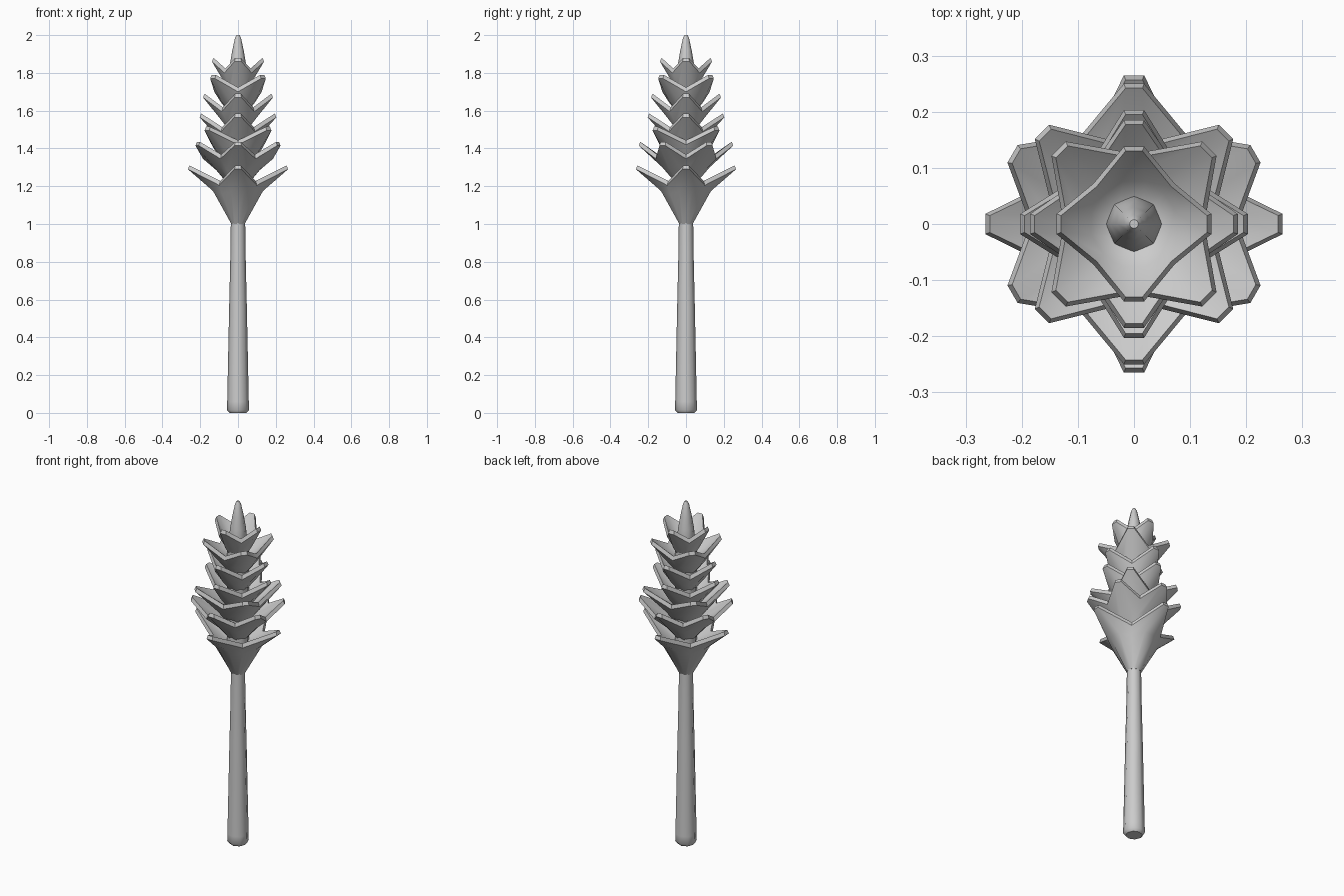
import bpy, bmesh, math

if "Cube" in bpy.data.objects:
    bpy.data.objects.remove(bpy.data.objects["Cube"])

grey = bpy.data.materials.new("plain grey")
grey.diffuse_color = (0.6, 0.6, 0.6, 1)
grey.use_nodes = True
grey.node_tree.nodes["Principled BSDF"].inputs["Base Color"].default_value = grey.diffuse_color


def loft(name, rings, sharp):
    """Skin a list of equal-length vertex rings and cap both ends."""
    bm = bmesh.new()
    loops = [[bm.verts.new(p) for p in ring] for ring in rings]
    n = len(loops[0])
    for a, b in zip(loops, loops[1:]):
        for i in range(n):
            j = (i + 1) % n
            bm.faces.new((a[i], a[j], b[j], b[i]))
    bm.faces.new(loops[0][::-1])
    bm.faces.new(loops[-1])
    bmesh.ops.recalc_face_normals(bm, faces=bm.faces)
    mesh = bpy.data.meshes.new(name)
    bm.to_mesh(mesh)
    bm.free()
    mesh.materials.append(grey)
    obj = bpy.data.objects.new(name, mesh)
    bpy.context.collection.objects.link(obj)
    bpy.ops.object.select_all(action='DESELECT')
    obj.select_set(True)
    bpy.context.view_layer.objects.active = obj
    bpy.ops.object.shade_smooth_by_angle(angle=math.radians(sharp))
    return obj


def circle(r, z, n=8):
    return [(r * math.cos(math.tau * i / n), r * math.sin(math.tau * i / n), z)
            for i in range(n)]


def leaf_tier(name, points, turn, reach, top, valley, drop, depth):
    """Cup of pointed leaves: blunt tips at reach/top, notches between them."""
    # each ring: tip radius, tip height, tip half width, notch radius, notch height
    notch = reach * valley
    low = top - drop
    profile = [
        (0.035, top - depth, 0.018, 0.035, top - depth),
        (reach * 0.5, top - 0.135, 0.035, reach * 0.46, top - 0.15),
        (reach, top - 0.02, 0.018, notch, low - 0.015),
        (reach - 0.008, top, 0.015, notch - 0.008, low + 0.008),
        (reach * 0.55, top - 0.075, 0.02, notch * 0.75, low - 0.01),
        (0.035, low - 0.04, 0.015, 0.035, low - 0.04),
    ]
    rings = []
    for tr, tz, w, vr, vz in profile:
        ring = []
        for k in range(points):
            a = math.radians(turn) + math.tau * k / points
            c, s = math.cos(a), math.sin(a)
            for side in (-w, w):
                ring.append((tr * c - side * s, tr * s + side * c, tz))
            b = a + math.pi / points
            ring.append((vr * math.cos(b), vr * math.sin(b), vz))
        rings.append(ring)
    return loft(name, rings, 40)


# Stem, flaring slightly towards a bevelled foot
loft("stem", [circle(r, z) for r, z in (
    (0.045, 0), (0.058, 0.015), (0.057, 0.06), (0.047, 0.55),
    (0.04, 0.85), (0.038, 1.02), (0.038, 1.15))], 50)

# Core and pointed bud at the top
loft("core", [circle(0.06, z) for z in (1.14, 1.4, 1.72)], 50)
loft("top_bud", [circle(r, z) for r, z in (
    (0.04, 1.68), (0.05, 1.78), (0.042, 1.85), (0.03, 1.92),
    (0.016, 1.985), (0.008, 2.0))], 50)

# Leaf tiers from the bottom up: points, turn, reach, top, valley, drop, depth
tiers = [
    (4, 0, 0.265, 1.31, 0.53, 0.09, 0.31),
    (6, 30, 0.25, 1.435, 0.74, 0.075, 0.24),
    (4, 45, 0.232, 1.515, 0.60, 0.08, 0.24),
    (4, 0, 0.203, 1.585, 0.62, 0.08, 0.22),
    (4, 0, 0.185, 1.69, 0.66, 0.08, 0.21),
    (4, 45, 0.19, 1.79, 0.66, 0.075, 0.21),
    (4, 0, 0.138, 1.88, 0.74, 0.065, 0.2),
]
for i, t in enumerate(tiers):
    leaf_tier(f"leaf_tier_{i + 1}", *t)
